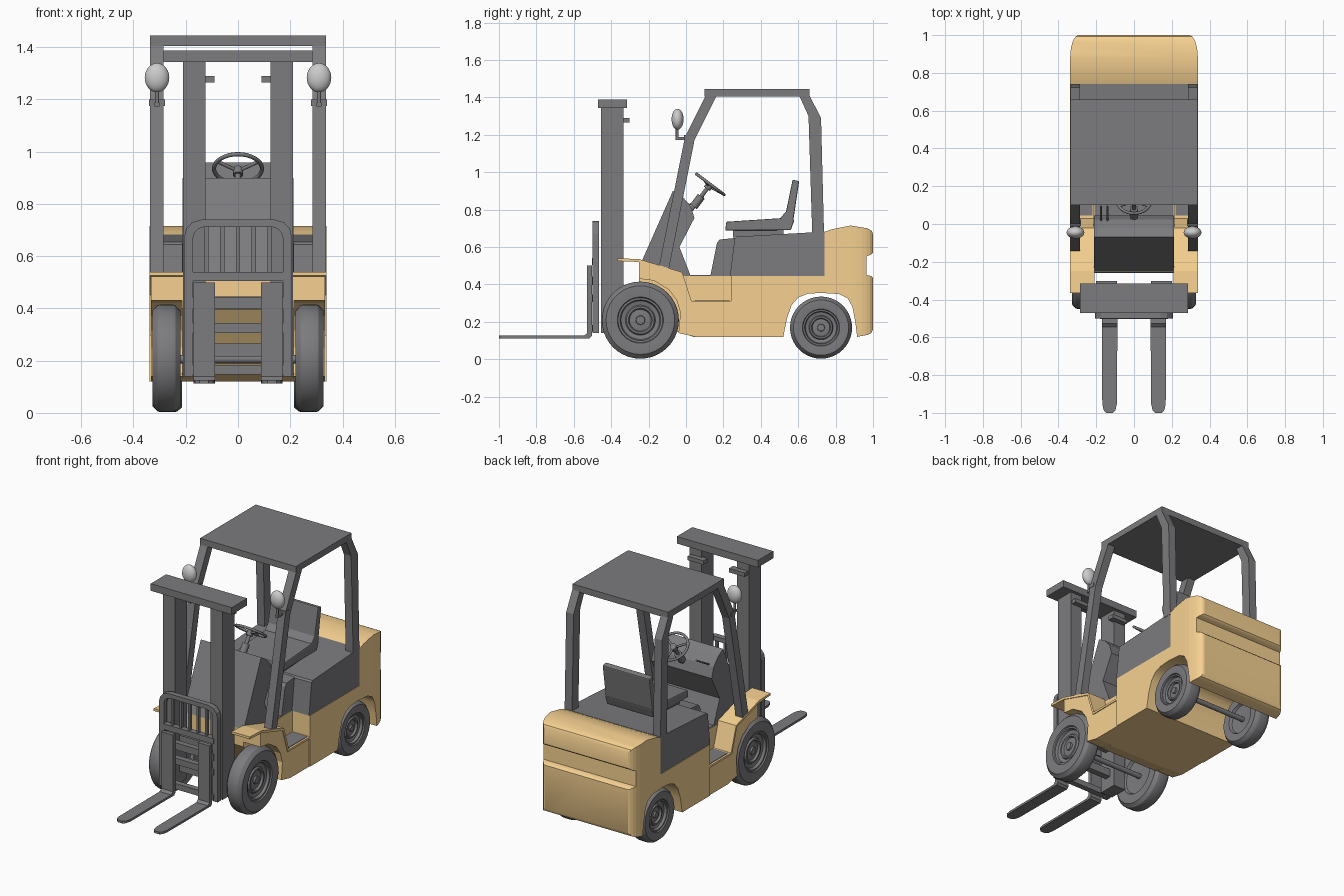
import bpy, bmesh, math
from mathutils import Vector

if "Cube" in bpy.data.objects:
    bpy.data.objects.remove(bpy.data.objects["Cube"])


def paint(name, rgb):
    m = bpy.data.materials.new(name)
    m.diffuse_color = (*rgb, 1)
    m.use_nodes = True
    m.node_tree.nodes["Principled BSDF"].inputs["Base Color"].default_value = m.diffuse_color
    return m


YELLOW = paint("yellow_paint", (0.93, 0.64, 0.285))
DARK = paint("dark_grey", (0.2, 0.2, 0.21))
GLASS = paint("lamp_glass", (0.6, 0.6, 0.6))


def finish(bm, name, mat=DARK, bevel=0, mirror=False, smooth=None, segs=2):
    bmesh.ops.remove_doubles(bm, verts=bm.verts, dist=1e-5)
    bmesh.ops.recalc_face_normals(bm, faces=bm.faces)
    me = bpy.data.meshes.new(name)
    bm.to_mesh(me)
    bm.free()
    ob = bpy.data.objects.new(name, me)
    bpy.context.collection.objects.link(ob)
    me.materials.append(mat)
    if smooth:
        bpy.ops.object.select_all(action='DESELECT')
        ob.select_set(True)
        bpy.context.view_layer.objects.active = ob
        bpy.ops.object.shade_smooth_by_angle(angle=math.radians(smooth))
    if bevel:
        b = ob.modifiers.new("bevel", 'BEVEL')
        b.width, b.segments, b.limit_method = bevel, segs, 'ANGLE'
    if mirror:
        ob.modifiers.new("mirror", 'MIRROR')
    return ob


def prism(name, pts, lo, hi, axis='x', **kw):
    """Extrude a 2D outline between lo and hi along an axis."""
    put = {'x': lambda a, b, c: (c, a, b), 'y': lambda a, b, c: (a, c, b),
           'z': lambda a, b, c: (a, b, c)}[axis]
    bm = bmesh.new()
    f = bm.faces.new([bm.verts.new(put(a, b, lo)) for a, b in pts])
    r = bmesh.ops.extrude_face_region(bm, geom=[f])
    d = Vector(put(0, 0, hi - lo))
    bmesh.ops.translate(bm, vec=d, verts=[v for v in r['geom'] if isinstance(v, bmesh.types.BMVert)])
    return finish(bm, name, **kw)


def box(name, x, y, z, **kw):
    return prism(name, [(y[0], z[0]), (y[1], z[0]), (y[1], z[1]), (y[0], z[1])], *x, **kw)


def rod(name, p, q, r, **kw):
    p, q = Vector(p), Vector(q)
    bm = bmesh.new()
    bmesh.ops.create_cone(bm, cap_ends=True, segments=12, radius1=r, radius2=r, depth=(q - p).length)
    bm.transform((q - p).to_track_quat('Z', 'Y').to_matrix().to_4x4())
    bmesh.ops.translate(bm, vec=(p + q) / 2, verts=bm.verts)
    return finish(bm, name, smooth=40, **kw)


def lathe(name, prof, y, z, steps=40, **kw):
    """Spin (radius, x) points around the x axis through (y, z)."""
    bm = bmesh.new()
    vs = [bm.verts.new((x, y, z + r)) for r, x in prof]
    es = [bm.edges.new(e) for e in zip(vs, vs[1:])]
    bmesh.ops.spin(bm, geom=vs + es, cent=(0, y, z), axis=(1, 0, 0), angle=math.tau, steps=steps)
    return finish(bm, name, smooth=28, **kw)


# Rear body with counterweight, trimmed to rounded rear corners
body = prism("rear_body", [
    (.24, .12), (.52, .12), (.54, .22), (.565, .29), (.60, .33), (.65, .35), (.72, .355), (.82, .348),
    (.865, .325), (.89, .28), (.905, .2), (.915, .12), (.97, .13), (.99, .14), (1, .16), (1, .435),
    (.99, .445), (.965, .45), (.965, .55), (.99, .56), (1, .57), (1, .67), (.992, .688), (.97, .70),
    (.88, .715), (.78, .695), (.74, .68), (.74, .445), (.24, .445)], -.338, .338, mat=YELLOW, smooth=35)
corner = [(.293 + .045 * math.cos(t), .88 + .12 * math.sin(t)) for t in [math.pi / 12 * i for i in range(7)]]
cutter = prism("corner_cutter", [(-.338, .1), (.338, .1)] + corner + [(-x, y) for x, y in reversed(corner)],
               0, 1, axis='z', mat=YELLOW)
cutter.hide_render = True
cutter.hide_set(True)
trim = body.modifiers.new("round_corners", 'BOOLEAN')
trim.operation, trim.solver, trim.object = 'INTERSECT', 'EXACT', cutter

# Central chassis and floor
prism("chassis", [(-.25, .51), (-.25, .40), (-.06, .15), (.04, .12), (.25, .12), (.25, .445), (-.18, .445)],
      -.215, .215, mat=YELLOW)
box("floor_mat", (-.21, .21), (-.05, .14), (.44, .449))
box("step_mat", (.22, .325), (.045, .232), (.30, .313), mirror=True)

# Front fenders: side blocks plus a thin overhanging top sheet
prism("fender_block", [(-.25, .52), (-.03, .455), (.02, .30), (.24, .30), (.24, .12), (.05, .12), (-.04, .14),
                       (-.03, .25), (-.05, .315), (-.09, .37), (-.17, .42), (-.25, .43)],
      .21, .333, mat=YELLOW, mirror=True)
prism("fender_sheet", [(-.365, .525), (-.365, .54), (-.25, .535), (-.02, .465), (.03, .31), (.24, .31),
                       (.24, .297), (.02, .297), (-.03, .452), (-.25, .52)],
      .21, .338, mat=YELLOW, mirror=True)

# Engine hood
prism("hood", [(.235, .445), (.26, .645), (.27, .655), (.74, .682), (.74, .445)], -.335, .335)
prism("hood_front", [(.13, .445), (.165, .62), (.18, .64), (.30, .652), (.30, .445)], -.215, .215)

# Front cowl with dashboard
prism("cowl", [(-.245, .445), (-.245, .505), (-.07, .90), (-.02, .87), (.025, .82), (.045, .755), (-.035, .60),
               (.025, .445)], -.212, .212)

# Seat
box("seat_base", (-.13, .13), (.25, .52), (.65, .695))
prism("seat_cushion", [(.21, .688), (.215, .735), (.52, .755), (.58, .745), (.56, .69)], -.165, .165, bevel=.006)
prism("seat_back", [(.50, .75), (.535, .79), (.57, .96), (.605, .952), (.572, .73), (.55, .72)],
      -.165, .165, bevel=.006)

# Cab pillars and roof
prism("front_pillar", [(-.145, .495), (-.005, 1.19), (.105, 1.41), (.165, 1.41), (.045, 1.17), (-.093, .475)],
      .285, .337, mirror=True)
prism("rear_pillar", [(.675, .67), (.655, 1.30), (.605, 1.41), (.66, 1.41), (.722, 1.29), (.738, .67)],
      .285, .337, mirror=True)
box("roof", (-.337, .337), (.10, .66), (1.405, 1.445))

# Head lamps on brackets
box("lamp_bracket", (.28, .34), (-.01, .03), (1.175, 1.20), mirror=True)
box("lamp_arm", (.30, .32), (-.055, .0), (1.172, 1.188), mirror=True)
rod("lamp_stem", (.31, -.047, 1.175), (.31, -.047, 1.24), .008, mirror=True)
bm = bmesh.new()
bmesh.ops.create_uvsphere(bm, u_segments=24, v_segments=14, radius=1)
bmesh.ops.scale(bm, vec=(.047, .032, .056), verts=bm.verts)
bmesh.ops.translate(bm, vec=(.31, -.045, 1.283), verts=bm.verts)
finish(bm, "head_lamp", mat=GLASS, mirror=True, smooth=60)

# Steering wheel, spokes and column
hub, n, u = Vector((0, .13, .935)), Vector((0, .6, .8)), Vector((0, .8, -.6))
bm = bmesh.new()
ring = []
for i in range(12):
    a = math.tau * i / 12
    ring.append(bm.verts.new(hub + u * (.092 + .008 * math.cos(a)) + n * .008 * math.sin(a)))
edges = [bm.edges.new((ring[i], ring[i - 1])) for i in range(12)]
bmesh.ops.spin(bm, geom=ring + edges, cent=hub, axis=n, angle=math.tau, steps=32)
finish(bm, "steering_wheel", smooth=60)
for i in range(3):
    a = math.tau * i / 3
    rod("steering_spoke", hub - n * .012, hub + (u * math.cos(a) + Vector((1, 0, 0)) * math.sin(a)) * .09, .007)
rod("steering_hub", hub - n * .03, hub, .02)
rod("steering_column", hub - n * .18, hub - n * .01, .011)
rod("column_sleeve", hub - n * .15, hub - n * .08, .022)

# Control levers beside the wheel
for x in (-.175, -.14):
    rod("control_lever", (x, .01, .82), (x, .095, .87), .005)

# Mast
box("mast_column", (.125, .21), (-.455, -.335), (.14, 1.345), mirror=True)
box("mast_top_bar", (-.285, .285), (-.47, -.315), (1.343, 1.388))
box("mast_bracket", (.09, .2), (-.345, -.303), (1.265, 1.29), mirror=True)
for z in (.42, .24):
    box("mast_crossbar", (-.13, .13), (-.41, -.37), (z - .025, z + .025))

# Load backrest: arched frame, slats and carriage bars
half = [(.207, .14), (.207, .67), (.198, .705), (.175, .73), (.14, .74)]
inner = [(.172, .14), (.172, .67), (.165, .692), (.15, .705), (.13, .712)]
prism("backrest_frame", half + [(-x, z) for x, z in reversed(half)] + [(-x, z) for x, z in inner] + inner[::-1],
      -.50, -.465, axis='y')
for i in range(-2, 3):
    box("backrest_slat", (i * .06 - .008, i * .06 + .008), (-.492, -.472), (.53, .72))
for z, h in ((.522, .018), (.42, .022), (.325, .02), (.165, .018)):
    box("carriage_bar", (-.18, .18), (-.503, -.467), (z - h, z + h))

# Forks
prism("fork_shank", [(-.503, .50), (-.528, .50), (-.528, .14), (-.545, .126), (-.56, .112), (-.515, .112),
                     (-.503, .125)], .088, .17, mirror=True)
prism("fork_tine", [(.088, -.53), (.09, -.95), (.098, -.985), (.113, -1), (.147, -1), (.161, -.985), (.168, -.95),
                    (.17, -.53)], .112, .126, axis='z', mirror=True)

# Wheels (tyre, rim and hub in one turned profile) and axles
TYRE = [(0, .086), (.11, .086), (.12, .075), (.28, .072), (.31, .085), (.36, .085), (.39, .075), (.50, .08),
        (.53, .096), (.58, .096), (.60, .104), (.82, .108), (.89, .107), (.985, .088), (1, .078), (1, .030),
        (.985, .020), (.89, .001), (.60, .003), (.55, .02), (0, .03)]
for name, y, r, x0 in (("front", -.244, .206, .220), ("rear", .722, .166, .213)):
    lathe(name + "_wheel", [(a * r, x0 + b) for a, b in TYRE], y, r + .003, mirror=True)
    rod(name + "_axle", (-.25, y, r), (.25, y, r), .016)
